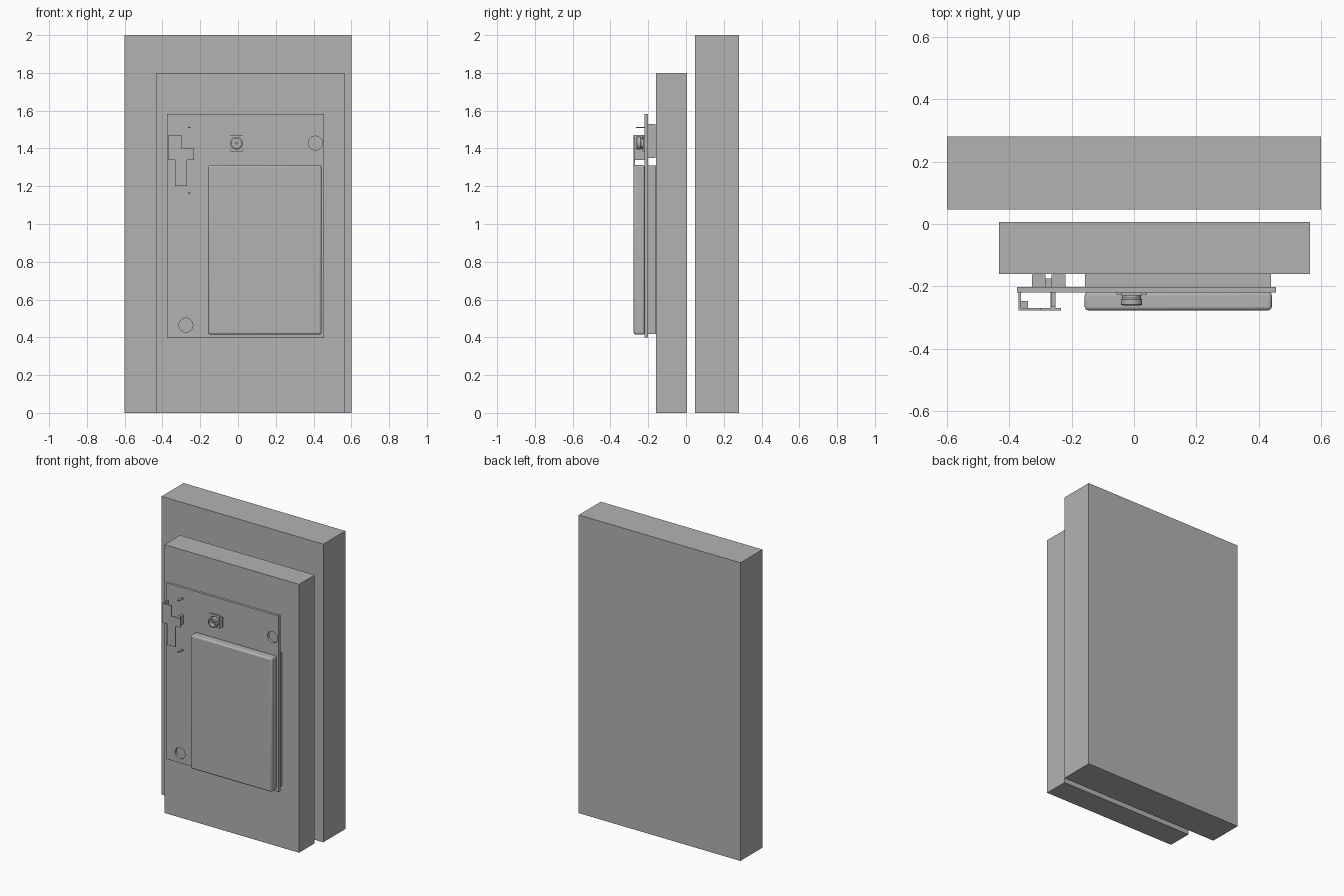
import bpy, bmesh
from mathutils import Vector

default = bpy.data.objects.get("Cube")
if default:
    bpy.data.objects.remove(default, do_unlink=True)

grey = bpy.data.materials.new("plain_grey")
grey.use_nodes = True
COLOUR = (0.45, 0.45, 0.45, 1)
grey.diffuse_color = COLOUR
grey.node_tree.nodes["Principled BSDF"].inputs["Base Color"].default_value = COLOUR


def finish(name, bm):
    bmesh.ops.recalc_face_normals(bm, faces=bm.faces)
    mesh = bpy.data.meshes.new(name)
    bm.to_mesh(mesh)
    bm.free()
    mesh.materials.append(grey)
    ob = bpy.data.objects.new(name, mesh)
    bpy.context.collection.objects.link(ob)
    return ob


def box(name, x, y, z):
    bm = bmesh.new()
    bmesh.ops.create_cube(bm, size=1)
    for v in bm.verts:
        v.co = Vector(r[0] if c < 0 else r[1] for c, r in zip(v.co, (x, y, z)))
    return finish(name, bm)


def prism(name, points, y0, y1):
    """Extrude an x-z outline from y0 to y1."""
    bm = bmesh.new()
    face = bm.faces.new([bm.verts.new((x, y0, z)) for x, z in points])
    out = bmesh.ops.extrude_face_region(bm, geom=[face])["geom"]
    for v in out:
        if isinstance(v, bmesh.types.BMVert):
            v.co.y = y1
    return finish(name, bm)


def lathe(name, x, z, profile, steps=32):
    """Spin (radius, y) points around an axis along y."""
    bm = bmesh.new()
    verts = [bm.verts.new((x + r, y, z)) for r, y in profile]
    edges = [bm.edges.new(p) for p in zip(verts, verts[1:])]
    bmesh.ops.spin(bm, geom=verts + edges, cent=(x, 0, z), axis=(0, 1, 0),
                   angle=6.2831853, steps=steps)
    bmesh.ops.remove_doubles(bm, verts=bm.verts, dist=0.0001)
    return smooth(finish(name, bm))


def smooth(ob):
    bpy.ops.object.select_all(action="DESELECT")
    ob.select_set(True)
    bpy.context.view_layer.objects.active = ob
    bpy.ops.object.shade_smooth_by_angle()
    return ob


def bevel(ob, width, segments=3):
    mod = ob.modifiers.new("rounded_edges", "BEVEL")
    mod.width = width
    mod.segments = segments
    return smooth(ob)


# Large slabs
box("back_slab", (-0.6, 0.6), (0.047, 0.28), (0, 2))
box("middle_slab", (-0.433, 0.565), (-0.16, 0.006), (0, 1.8))

# Circuit board with two mounting holes
board = box("board", (-0.376, 0.456), (-0.22, -0.202), (0.4, 1.582))
for i, (x, z) in enumerate([(-0.276, 0.465), (0.41, 1.428)]):
    cutter = lathe("hole_cutter_%d" % i, x, z,
                   [(0, -0.25), (0.037, -0.25), (0.037, -0.18), (0, -0.18)])
    cutter.hide_render = True
    cutter.hide_set(True)
    mod = board.modifiers.new("hole", "BOOLEAN")
    mod.operation = "DIFFERENCE"
    mod.solver = "EXACT"
    mod.object = cutter

# Shield cans on both sides of the board
bevel(box("front_shield", (-0.158, 0.442), (-0.277, -0.218), (0.415, 1.312)), 0.011)
box("rear_shield", (-0.157, 0.34), (-0.204, -0.16), (0.418, 1.31))
box("rear_shield_side", (0.34, 0.44), (-0.204, -0.161), (0.418, 1.31))

# Rear plugs, one pair
for side, x in (("right", (-0.328, -0.284)), ("left", (-0.264, -0.22))):
    box("plug_" + side, x, (-0.204, -0.162), (1.35, 1.53))
box("plug_bridge", (-0.29, -0.26), (-0.204, -0.175), (1.36, 1.52))

# Antenna socket
box("socket_base", (-0.04, 0.025), (-0.23, -0.219), (1.385, 1.47))
for side, x in (("right", (-0.056, -0.04)), ("left", (0.025, 0.041))):
    box("socket_foot_" + side, x, (-0.226, -0.219), (1.395, 1.465))
lathe("socket_ring", -0.008, 1.428,
      [(0.026, -0.229), (0.031, -0.229), (0.031, -0.238), (0.034, -0.242),
       (0.034, -0.259), (0.026, -0.262), (0.026, -0.229)])
lathe("socket_pin", -0.008, 1.428,
      [(0, -0.229), (0.007, -0.229), (0.007, -0.25), (0, -0.255)], 16)

# Bent metal clip: face plate, side wall, inner wall and tabs
prism("clip_face",
      [(-0.37, 1.47), (-0.3, 1.47), (-0.3, 1.4), (-0.234, 1.4), (-0.234, 1.34),
       (-0.27, 1.34), (-0.27, 1.2), (-0.333, 1.2), (-0.333, 1.34), (-0.37, 1.34)],
      -0.277, -0.27)
box("clip_side_wall", (-0.37, -0.363), (-0.272, -0.219), (1.34, 1.47))
box("clip_lip", (-0.363, -0.34), (-0.272, -0.247), (1.34, 1.36))
box("clip_inner_wall", (-0.268, -0.252), (-0.271, -0.219), (1.34, 1.4))
for end, z in (("top", (1.507, 1.513)), ("bottom", (1.162, 1.168))):
    box("clip_tab_" + end, (-0.266, -0.252), (-0.265, -0.219), z)
